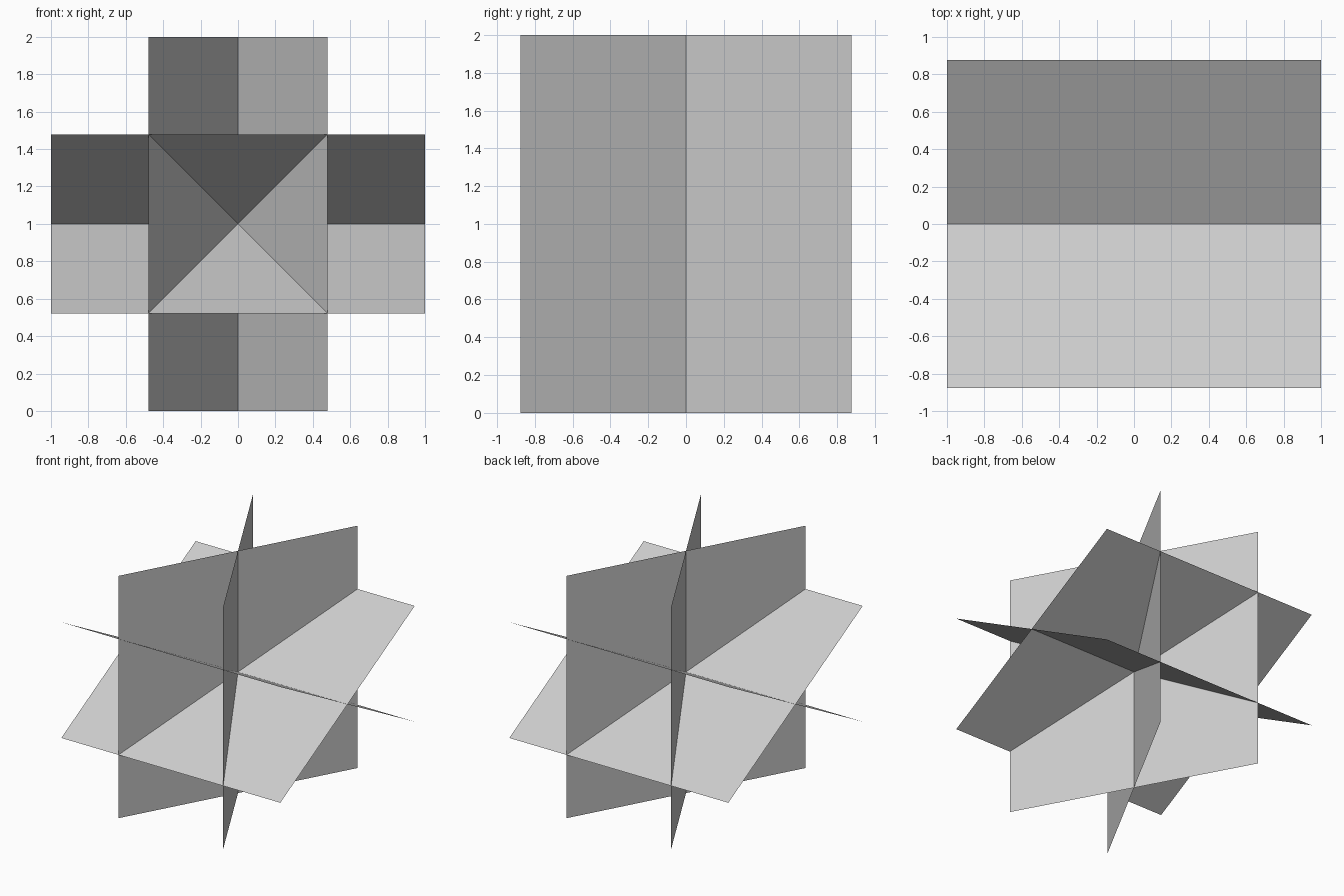
import bpy
from math import radians

if "Cube" in bpy.data.objects:
    bpy.data.objects.remove(bpy.data.objects["Cube"])

ANGLE = 28.6   # half angle between each pair of crossing sheets


def sheet(name, rot):
    """Thin square card through the centre point."""
    bpy.ops.mesh.primitive_plane_add(size=2, location=(0, 0, 1), rotation=rot)
    card = bpy.context.object
    card.name = name
    card.scale = (1, 0.998, 1)


for side, s in (("a", 1), ("b", -1)):
    # sheets crossing along the x axis, tilted up and down
    sheet("tilted_sheet_" + side, (radians(s * ANGLE), 0, 0))
    # upright sheets crossing along the z axis (local x stands up, local y runs out)
    sheet("upright_sheet_" + side, (0, radians(90), radians(s * ANGLE)))
